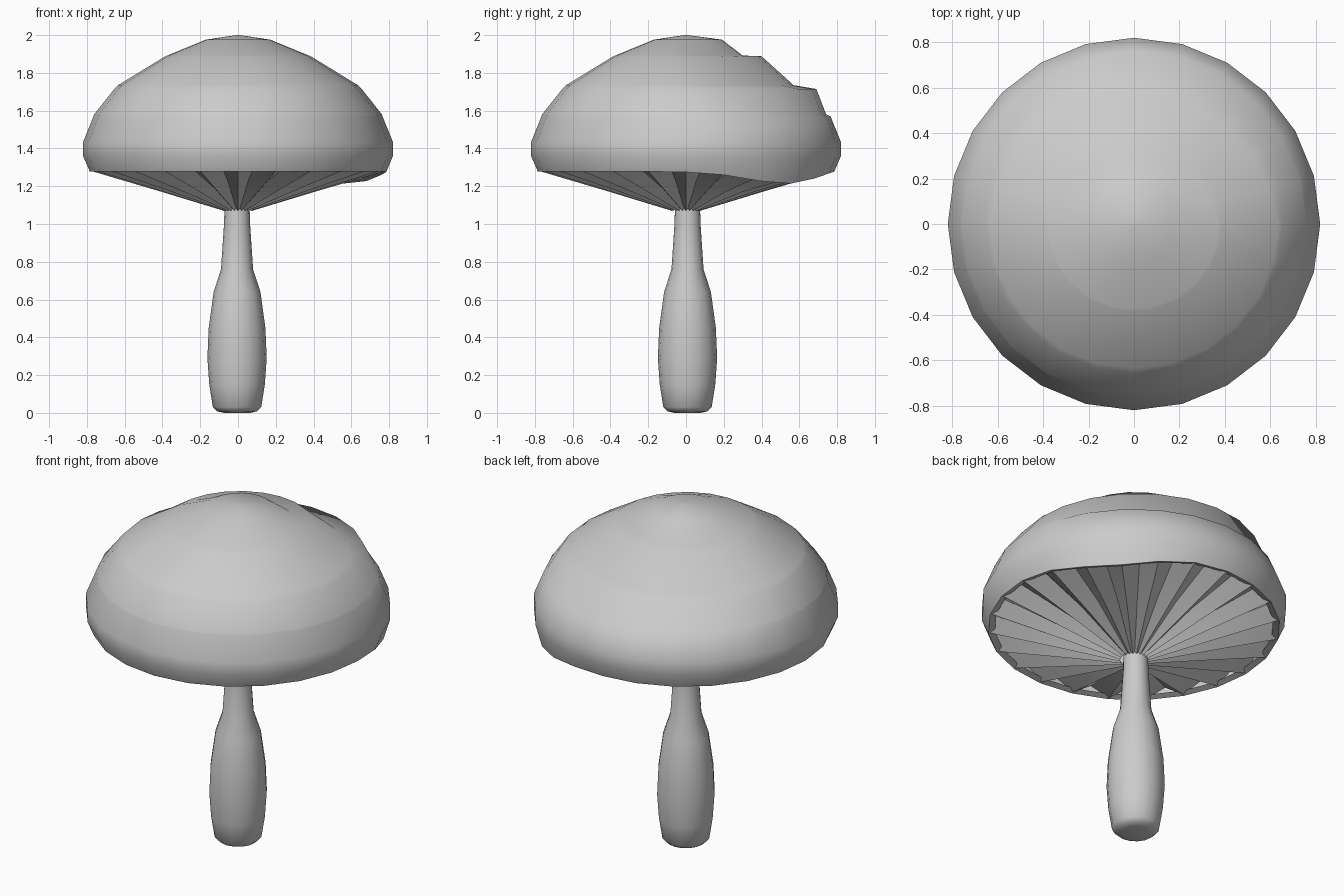
import bpy, bmesh
from math import sin, cos, pi, exp, atan2, radians

if "Cube" in bpy.data.objects:
    bpy.data.objects.remove(bpy.data.objects["Cube"])


def lathe(name, rings, n, point, top=False, bottom=False, smooth=60):
    """Bridge rings of n points; point(ring, i, angle) gives each position."""
    bm = bmesh.new()
    loops = [[bm.verts.new(point(r, i, 2 * pi * i / n)) for i in range(n)] for r in rings]
    for a, b in zip(loops, loops[1:]):
        for i in range(n):
            j = (i + 1) % n
            bm.faces.new((a[i], a[j], b[j], b[i]))
    if bottom:
        bm.faces.new(loops[0][::-1])
    if top:
        bm.faces.new(loops[-1])
    mesh = bpy.data.meshes.new(name)
    bm.to_mesh(mesh)
    bm.free()
    ob = bpy.data.objects.new(name, mesh)
    bpy.context.collection.objects.link(ob)
    bpy.context.view_layer.objects.active = ob
    ob.select_set(True)
    bpy.ops.object.shade_smooth_by_angle(angle=radians(smooth))
    ob.select_set(False)
    return ob


def rim_dip(a):
    # the rim droops towards the back right
    d = atan2(sin(a - radians(42)), cos(a - radians(42)))
    return 0.065 * exp(-(d / 0.42) ** 2)


# Cap: (radius, height, inset at the back, share of rim dip)
cap_rings = [
    (0.75, 1.29, 0, 1), (0.785, 1.278, 0, 1), (0.82, 1.36, 0, 0.3), (0.82, 1.435, 0, 0),
    (0.765, 1.57, 0, 0), (0.762, 1.58, 0.02, 0),
    (0.655, 1.715, -0.035, 0), (0.635, 1.735, 0.065, 0),
    (0.385, 1.888, -0.015, 0), (0.375, 1.892, 0.075, 0),
    (0.17, 1.976, -0.02, 0), (0.01, 2.0, 0, 0),
]


def cap_point(ring, i, a):
    r, z, inset, dip = ring
    r -= inset * max(0, sin(a))
    return r * cos(a), r * sin(a), z - dip * rim_dip(a)


lathe("cap", cap_rings, 24, cap_point, top=True)


# Gills: pleated cone, every other spoke raised into the cap
def gill_point(ring, i, a):
    r, z, depth = ring
    lift = depth if i % 2 else 0
    return r * cos(a), r * sin(a), z + lift - rim_dip(a) * 0.6 * (r / 0.78) ** 3


gill_rings = [(0.775, 1.28, 0.06), (0.42, 1.175, 0.055), (0.075, 1.07, 0.012)]
lathe("gills", gill_rings, 48, gill_point, smooth=15)

# Stem: swollen lower half, slim neck
stem_rings = [(0.068, 0.0), (0.105, 0.008), (0.128, 0.03), (0.147, 0.15), (0.157, 0.29),
              (0.15, 0.45), (0.124, 0.64), (0.085, 0.76), (0.069, 1.0), (0.066, 1.1)]
lathe("stem", stem_rings, 16,
      lambda ring, i, a: (ring[0] * cos(a) - 0.005, ring[0] * sin(a) + 0.008, ring[1]),
      top=True, bottom=True)
